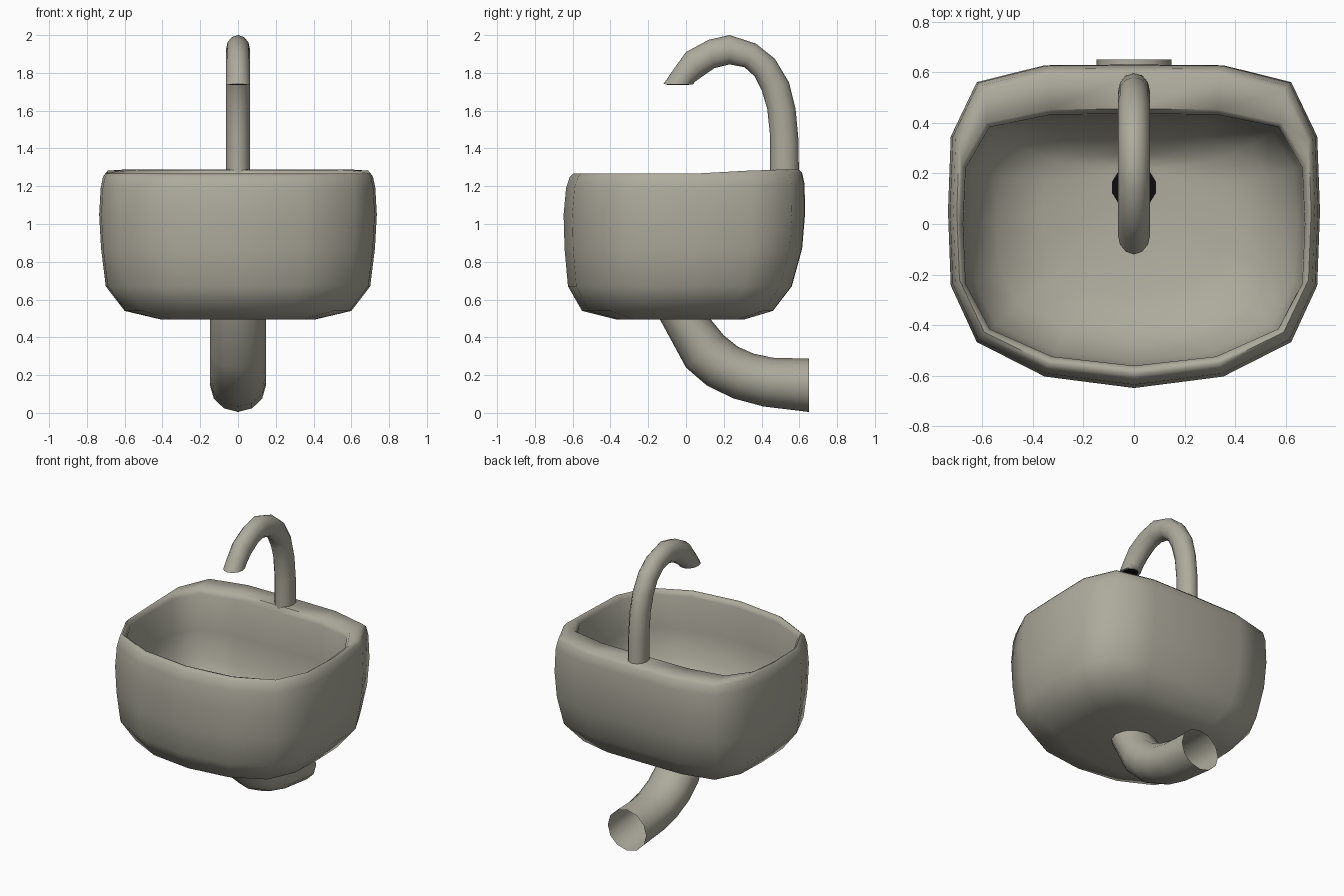
import bpy, bmesh, math

if "Cube" in bpy.data.objects:
    bpy.data.objects.remove(bpy.data.objects["Cube"])


def material(name, rgb):
    m = bpy.data.materials.new(name)
    m.diffuse_color = (*rgb, 1)
    m.use_nodes = True
    m.node_tree.nodes["Principled BSDF"].inputs["Base Color"].default_value = m.diffuse_color
    return m


STONE = material("warm grey ceramic", (0.42, 0.405, 0.335))
BLACK = material("black opening", (0.004, 0.004, 0.004))


def loft(name, rings, mat, cap_start=False, cap_end=False, angle=60):
    """Skin a list of equal-length point rings."""
    bm = bmesh.new()
    vs = [[bm.verts.new(p) for p in r] for r in rings]
    n = len(vs[0])
    for a, b in zip(vs, vs[1:]):
        for i in range(n):
            j = (i + 1) % n
            bm.faces.new((a[i], a[j], b[j], b[i]))
    if cap_start:
        bm.faces.new(vs[0][::-1])
    if cap_end:
        bm.faces.new(vs[-1])
    bmesh.ops.recalc_face_normals(bm, faces=bm.faces)
    me = bpy.data.meshes.new(name)
    bm.to_mesh(me)
    bm.free()
    ob = bpy.data.objects.new(name, me)
    bpy.context.collection.objects.link(ob)
    me.materials.append(mat)
    bpy.context.view_layer.objects.active = ob
    ob.select_set(True)
    bpy.ops.object.shade_smooth_by_angle(angle=math.radians(angle))
    ob.select_set(False)
    return ob


# Rounded-rectangle outline, front centre to back centre on the +x side
FX = [0, .48, .845, .985, 1, .985, .845, .48, 0]
FY = [-1, -.935, -.74, -.42, 0, .51, .88, .995, 1]


def outline(z, w, yf, yb, ymid, lift=0.0):
    half = []
    for fx, fy in zip(FX, FY):
        y = ymid + fy * ((ymid - yf) if fy < 0 else (yb - ymid))
        t = min(max((y - 0.05) / 0.4, 0), 1)
        half.append((w * fx, y, z + lift * t))
    return half + [(-x, y, zz) for x, y, zz in half[-2:0:-1]]


# Basin: outside going up, over the rim, then down the inside
basin = [
    (.495, .41, -.37, .31, .0),
    (.54, .60, -.55, .46, .02),
    (.67, .70, -.625, .56, .05),
    (.87, .725, -.643, .615, .05),
    (1.05, .735, -.648, .63, .05),
    (1.19, .727, -.635, .628, .05, .02),
    (1.25, .715, -.615, .615, .05, .02),
    (1.267, .70, -.595, .595, .05, .022),
    (1.262, .69, -.572, .455, .0, .025),
    (1.235, .675, -.56, .435, .0, .015),
    (1.0, .67, -.57, .43, .0),
    (.82, .645, -.54, .41, .0),
    (.67, .54, -.44, .345, .02),
    (.60, .36, -.28, .27, .06),
    (.58, .09, .055, .235, .145),
]
loft("basin", [outline(*r) for r in basin], STONE, True, True)


def tube(name, pairs, rx, sides, mat, **kw):
    """Tube in the yz plane from (outer, inner) silhouette point pairs."""
    rings = []
    for oy, oz, iy, iz in pairs:
        cy, cz, hy, hz = (oy + iy) / 2, (oz + iz) / 2, (oy - iy) / 2, (oz - iz) / 2
        rings.append([(rx * math.sin(a), cy + hy * math.cos(a), cz + hz * math.cos(a))
                      for a in (2 * math.pi * k / sides for k in range(sides))])
    return loft(name, rings, mat, **kw)


# Curved tap
tube("tap", [
    (.598, 1.26, .445, 1.26), (.595, 1.45, .445, 1.47), (.58, 1.61, .43, 1.61),
    (.545, 1.75, .40, 1.71), (.47, 1.875, .365, 1.78), (.37, 1.955, .31, 1.83),
    (.23, 2.0, .23, 1.845), (.12, 1.975, .15, 1.825), (0, 1.91, .085, 1.78),
    (-.065, 1.82, .05, 1.755), (-.12, 1.74, .035, 1.738),
], .064, 12, STONE, cap_end=True)

# Waste pipe, open at the wall end
tube("waste_pipe", [
    (-.16, .54, .10, .56), (-.13, .48, .135, .49), (0, .24, .20, .41),
    (.11, .145, .275, .35), (.25, .077, .36, .313), (.41, .034, .46, .292),
    (.65, .005, .65, .287),
], .148, 12, STONE)


def disc(name, y, z, rx, ry, depth):
    ring = [(math.sin(a) * rx, y + math.cos(a) * ry)
            for a in (2 * math.pi * (k + .5) / 12 for k in range(12))]
    loft(name, [[(px, py, z + d) for px, py in ring] for d in (0, depth)],
         BLACK, True, True, 30)


# Dark openings of the drain and the spout
disc("drain_hole", .145, .577, .09, .085, .008)
disc("spout_opening", -.042, 1.735, .05, .06, .006)
